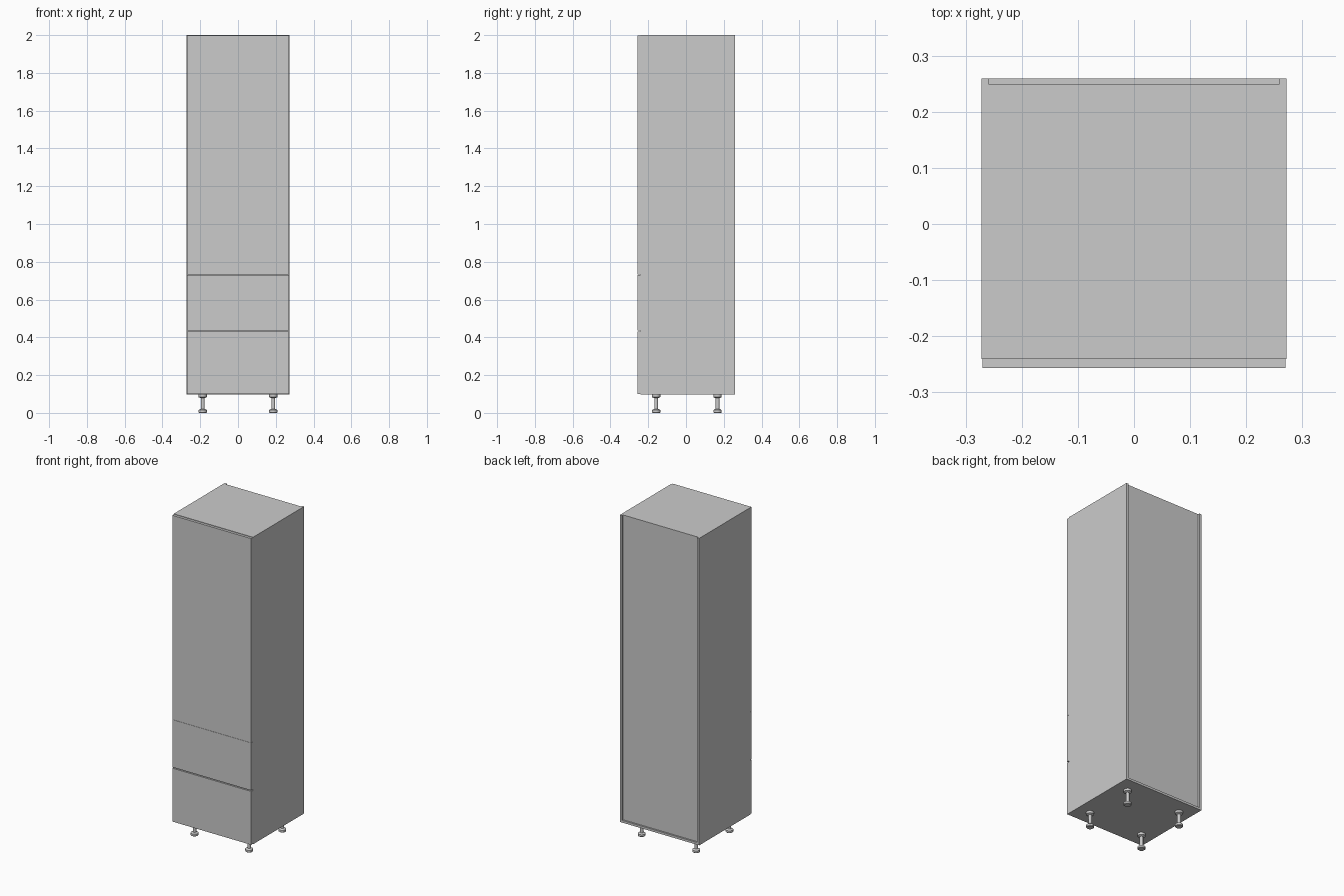
import bpy, bmesh, math

if "Cube" in bpy.data.objects:
    bpy.data.objects.remove(bpy.data.objects["Cube"])

def box(name, x0, x1, y0, y1, z0, z1):
    bm = bmesh.new()
    bmesh.ops.create_cube(bm, size=1)
    for v in bm.verts:
        v.co.x = x1 if v.co.x > 0 else x0
        v.co.y = y1 if v.co.y > 0 else y0
        v.co.z = z1 if v.co.z > 0 else z0
    me = bpy.data.meshes.new(name)
    bm.to_mesh(me)
    bm.free()
    ob = bpy.data.objects.new(name, me)
    bpy.context.collection.objects.link(ob)
    return ob

def lathe(name, profile, x, y, n=24):
    bm = bmesh.new()
    rings = [[bm.verts.new((r * math.cos(2 * math.pi * i / n),
                            r * math.sin(2 * math.pi * i / n), z))
              for i in range(n)] for r, z in profile]
    for a, b in zip(rings, rings[1:]):
        for i in range(n):
            j = (i + 1) % n
            bm.faces.new((a[i], a[j], b[j], b[i]))
    bm.faces.new(rings[0][::-1])
    bm.faces.new(rings[-1])
    me = bpy.data.meshes.new(name)
    bm.to_mesh(me)
    bm.free()
    ob = bpy.data.objects.new(name, me)
    ob.location = (x, y, 0)
    bpy.context.collection.objects.link(ob)
    bpy.ops.object.select_all(action='DESELECT')
    ob.select_set(True)
    bpy.context.view_layer.objects.active = ob
    bpy.ops.object.shade_smooth_by_angle(angle=math.radians(35))

W, T = 0.272, 0.014            # half width, board thickness
FRONT, BACK = -0.241, 0.259    # carcass depth range
Z0, Z1 = 0.097, 2.0            # carcass height range
IN = W - T
PANEL = 0.249                  # rear face of the recessed back panel

# carcass boards
box("left_side", -W, -IN, FRONT, BACK, Z0, Z1)
box("right_side", IN, W, FRONT, BACK, Z0, Z1)
box("bottom_board", -IN, IN, FRONT, BACK, Z0, Z0 + T)
box("top_board", -IN, IN, FRONT, PANEL - 0.004, Z1 - T, Z1)
box("back_panel", -IN, IN, PANEL - 0.004, PANEL, Z0 + T, Z1)

# inner shelves behind the front seams
for name, z in (("lower_shelf", 0.433), ("upper_shelf", 0.731)):
    box(name, -IN, IN, FRONT, PANEL - 0.004, z - T / 2, z + T / 2)

# drawer fronts and tall door
for name, z0, z1 in (("lower_drawer_front", 0.099, 0.430),
                     ("upper_drawer_front", 0.436, 0.7305),
                     ("tall_door", 0.7315, 1.997)):
    box(name, -0.270, 0.270, -0.257, FRONT, z0, z1)

# adjustable feet: foot pad, stem, mounting collar
foot = [(0.019, 0), (0.022, 0.003), (0.022, 0.015), (0.016, 0.019),
        (0.010, 0.021), (0.010, 0.078), (0.015, 0.080), (0.022, 0.083),
        (0.022, Z0)]
for side, x in (("left", -0.187), ("right", 0.187)):
    for end, y in (("front", -0.158), ("back", 0.167)):
        lathe(f"{end}_{side}_foot", foot, x, y)
